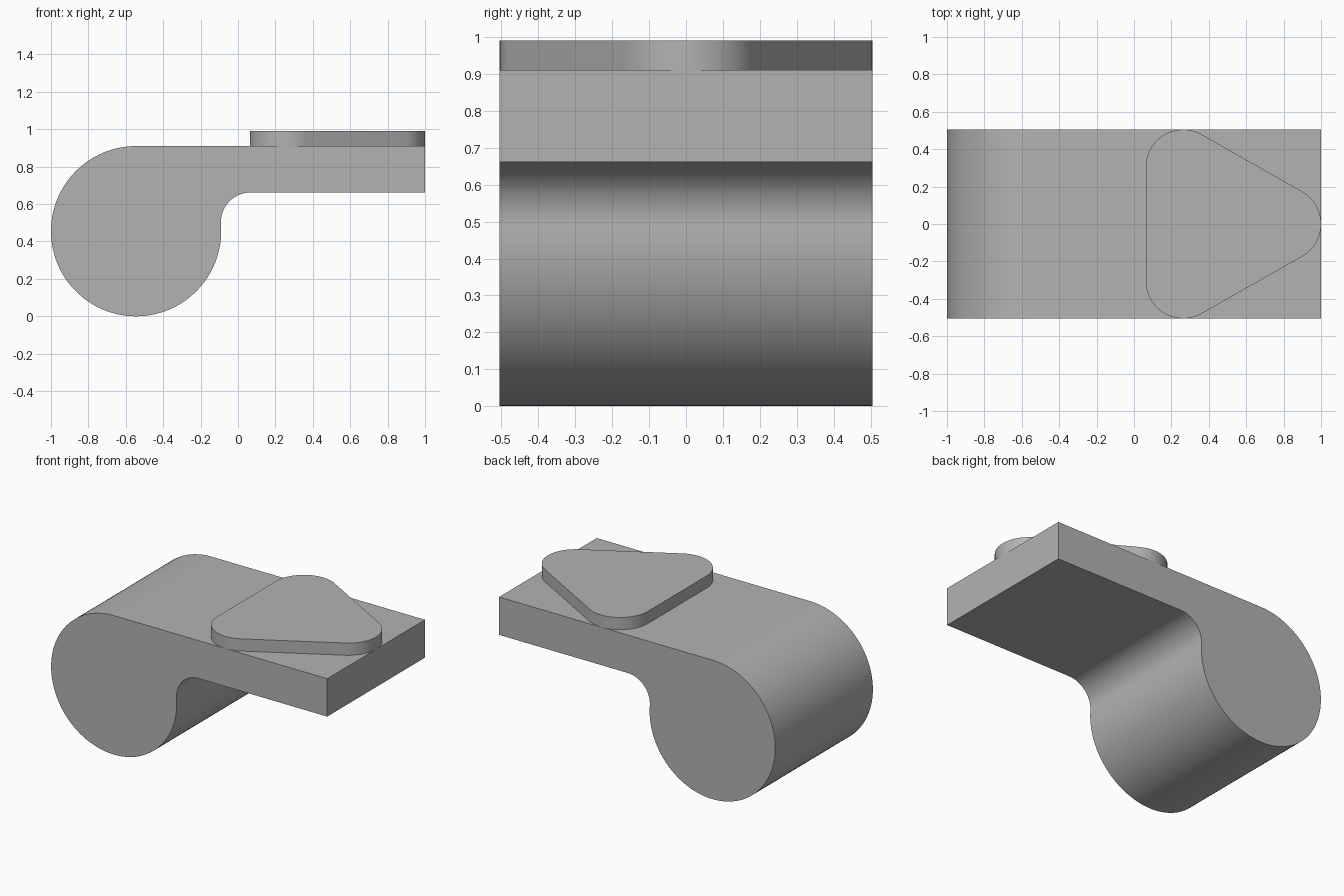
import bpy
import bmesh
from math import asin, cos, degrees, radians, sin, sqrt
from mathutils import Vector

cube = bpy.data.objects.get("Cube")
if cube:
    bpy.data.objects.remove(cube, do_unlink=True)

grey = bpy.data.materials.new("plain grey")
grey.use_nodes = True
colour = (0.45, 0.45, 0.45, 1)
grey.diffuse_color = colour
grey.node_tree.nodes["Principled BSDF"].inputs["Base Color"].default_value = colour


def arc(cx, cy, radius, start, end, steps):
    """Points along an arc, angles in degrees."""
    angles = [radians(start + (end - start) * i / steps) for i in range(steps + 1)]
    return [(cx + radius * cos(a), cy + radius * sin(a)) for a in angles]


def prism(name, points, direction):
    """Extrude a closed outline of 3D points along a direction."""
    bm = bmesh.new()
    face = bm.faces.new([bm.verts.new(p) for p in points])
    result = bmesh.ops.extrude_face_region(bm, geom=[face], use_keep_orig=True)
    moved = [v for v in result["geom"] if isinstance(v, bmesh.types.BMVert)]
    bmesh.ops.translate(bm, verts=moved, vec=Vector(direction))
    bmesh.ops.recalc_face_normals(bm, faces=bm.faces)
    mesh = bpy.data.meshes.new(name)
    bm.to_mesh(mesh)
    bm.free()
    mesh.materials.append(grey)
    obj = bpy.data.objects.new(name, mesh)
    bpy.context.collection.objects.link(obj)
    bpy.ops.object.select_all(action="DESELECT")
    obj.select_set(True)
    bpy.context.view_layer.objects.active = obj
    bpy.ops.object.shade_smooth_by_angle(angle=radians(30))
    return obj


# Body: round barrel with a flat arm, blended by a fillet underneath
half_width = 0.505
barrel_r = 0.455
barrel_x = barrel_r - 1
top, underside = 2 * barrel_r, 0.662
fillet_r = 0.16
fillet_z = underside - fillet_r
reach, rise = barrel_r + fillet_r, fillet_z - barrel_r
fillet_x = barrel_x + sqrt(reach ** 2 - rise ** 2)
tangent = degrees(asin(rise / reach))

outline = arc(barrel_x, barrel_r, barrel_r, 90, 360 + tangent, 96)
outline += arc(fillet_x, fillet_z, fillet_r, 180 + tangent, 90, 24)[1:]
outline += [(1, underside), (1, top)]
prism("barrel_and_arm", [(x, -half_width, z) for x, z in outline],
      (0, 2 * half_width, 0))

# Raised pad: triangle with rounded corners, pointing to the arm's end
pad_r = 0.2
corner_y = half_width - pad_r
corners = [(0.8, 0, -60), (0.263, corner_y, 60), (0.263, -corner_y, 180)]
pad = []
for x, y, start in corners:
    pad += arc(x, y, pad_r, start, start + 120, 32)
prism("raised_pad", [(x, y, top) for x, y in pad], (0, 0, 0.08))
